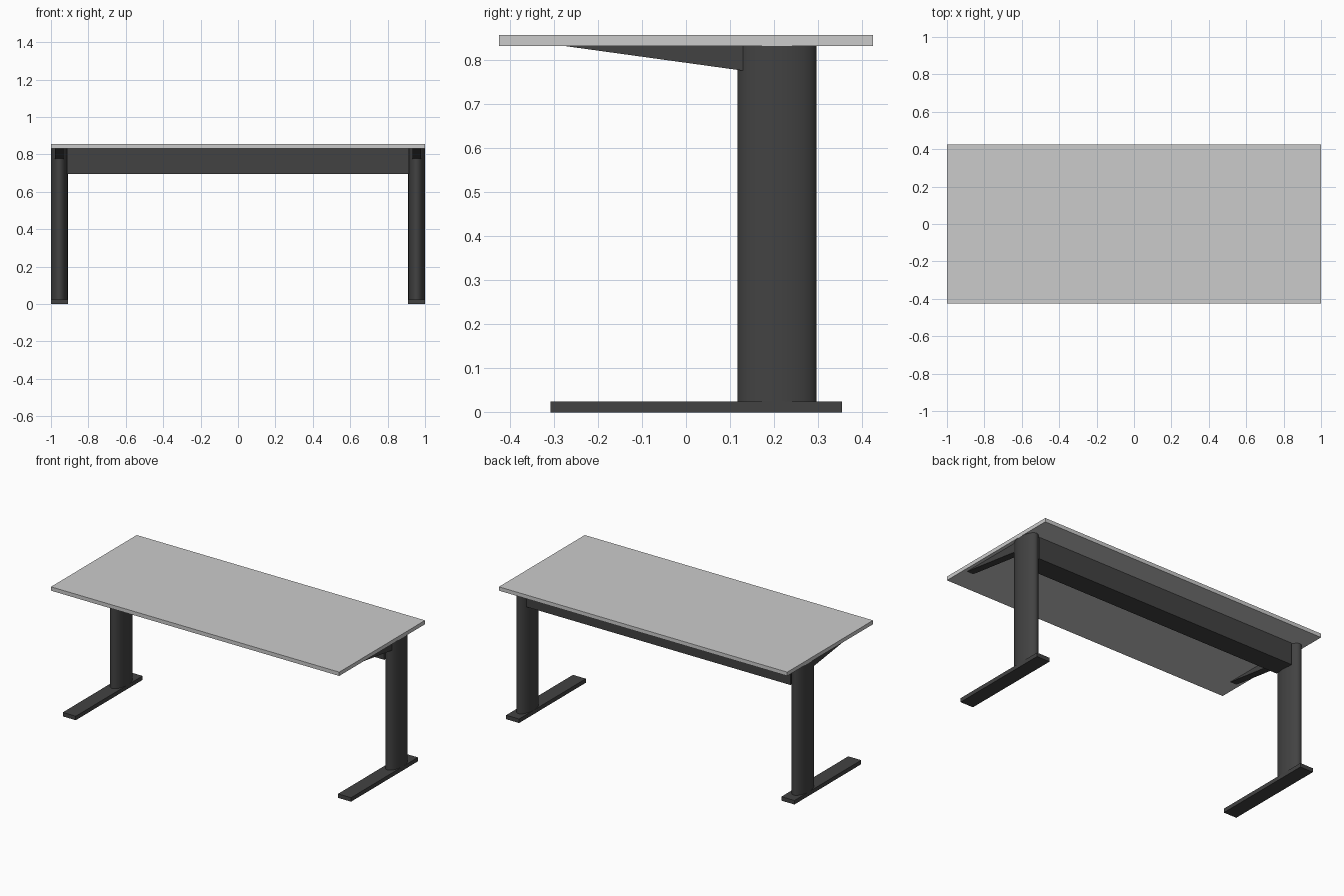
import bpy, bmesh, math

if "Cube" in bpy.data.objects:
    bpy.data.objects.remove(bpy.data.objects["Cube"])

dark = bpy.data.materials.new("dark_metal")
dark.diffuse_color = (0.055, 0.055, 0.055, 1)
dark.use_nodes = True
dark.node_tree.nodes["Principled BSDF"].inputs["Base Color"].default_value = dark.diffuse_color


def prism(name, profile, offset, mat=None):
    """Extrude a closed planar profile along the offset vector."""
    bm = bmesh.new()
    face = bm.faces.new([bm.verts.new(p) for p in profile])
    ext = bmesh.ops.extrude_face_region(bm, geom=[face])
    bmesh.ops.translate(bm, vec=offset,
                        verts=[v for v in ext["geom"] if isinstance(v, bmesh.types.BMVert)])
    bmesh.ops.recalc_face_normals(bm, faces=bm.faces)
    mesh = bpy.data.meshes.new(name)
    bm.to_mesh(mesh)
    bm.free()
    obj = bpy.data.objects.new(name, mesh)
    bpy.context.collection.objects.link(obj)
    if mat:
        mesh.materials.append(mat)
    return obj


def box(name, x0, x1, y0, y1, z0, z1, mat=None):
    base = [(x0, y0, z0), (x1, y0, z0), (x1, y1, z0), (x0, y1, z0)]
    return prism(name, base, (0, 0, z1 - z0), mat)


TOP_Z, FOOT_Z = 0.833, 0.025
LEG_X, LEG_Y = 0.955, 0.207

# Table top
box("table_top", -1, 1, -0.425, 0.425, TOP_Z, 0.857)

# Rear cross beam between the legs
box("cross_beam", -0.915, 0.915, 0.142, 0.272, 0.695, TOP_Z, dark)

for side, s in (("left", -1), ("right", 1)):
    cx = s * LEG_X
    # Flat foot
    box(side + "_foot", cx - 0.045, cx + 0.045, -0.308, 0.354, 0, FOOT_Z, dark)

    # Oval column
    n = 48
    oval = [(cx + 0.045 * math.cos(2 * math.pi * i / n),
             LEG_Y + 0.09 * math.sin(2 * math.pi * i / n), FOOT_Z) for i in range(n)]
    leg = prism(side + "_leg", oval, (0, 0, TOP_Z - FOOT_Z), dark)
    bpy.ops.object.select_all(action='DESELECT')
    leg.select_set(True)
    bpy.context.view_layer.objects.active = leg
    bpy.ops.object.shade_smooth_by_angle(angle=math.radians(30))

    # Tapered bracket carrying the front of the top
    x0 = cx - 0.023
    prism(side + "_bracket", [(x0, -0.28, TOP_Z), (x0, 0.14, 0.775), (x0, 0.14, TOP_Z)],
          (0.046, 0, 0), dark)
